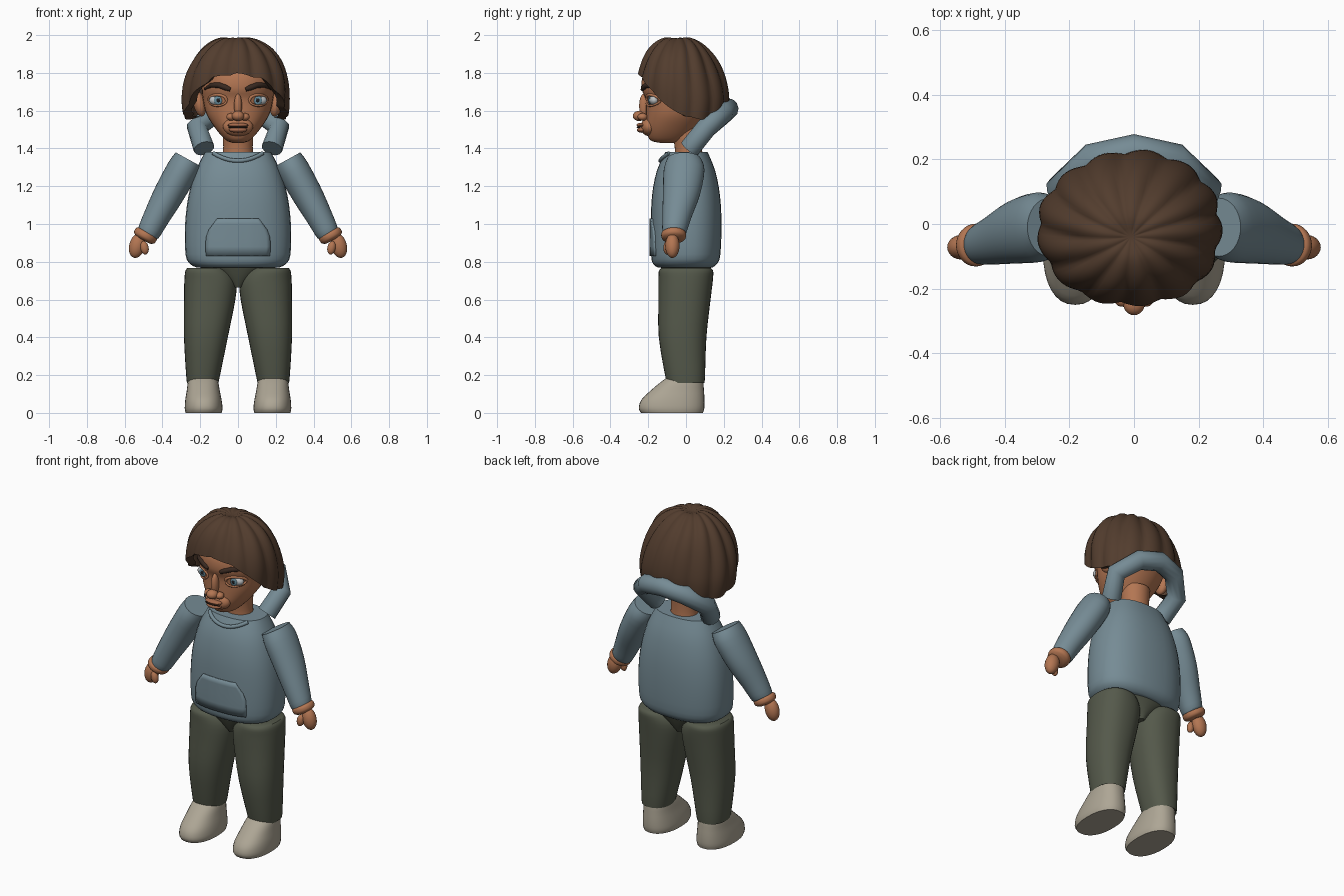
import bpy, bmesh, math
from mathutils import Vector, Matrix

old = bpy.data.objects.get("Cube")
if old:
    bpy.data.objects.remove(old, do_unlink=True)


def material(name, rgb):
    m = bpy.data.materials.new(name)
    m.use_nodes = True
    m.diffuse_color = (*rgb, 1)
    m.node_tree.nodes["Principled BSDF"].inputs["Base Color"].default_value = (*rgb, 1)
    return m


SKIN = material("skin", (.45, .18, .085))
LIP = material("lip", (.37, .14, .07))
HAIR = material("brown hair", (.085, .046, .027))
BROW = material("dark brow", (.04, .022, .015))
CLOTH = material("blue grey cloth", (.18, .26, .30))
TROUSER = material("olive cloth", (.09, .10, .07))
SHOE = material("beige shoe", (.42, .38, .30))
WHITE = material("eye white", (.50, .52, .53))
IRIS = material("iris blue", (.13, .26, .33))
PUPIL = material("pupil black", (.012, .012, .014))


def finish(bm, name, mat, angle=45):
    bmesh.ops.recalc_face_normals(bm, faces=bm.faces)
    me = bpy.data.meshes.new(name)
    bm.to_mesh(me)
    bm.free()
    ob = bpy.data.objects.new(name, me)
    bpy.context.collection.objects.link(ob)
    me.materials.append(mat)
    bpy.ops.object.select_all(action='DESELECT')
    ob.select_set(True)
    bpy.context.view_layer.objects.active = ob
    bpy.ops.object.shade_smooth_by_angle(angle=math.radians(angle))
    return ob


def bridge(bm, rings):
    n = len(rings[0])
    for a, b in zip(rings, rings[1:]):
        for i in range(n):
            j = (i + 1) % n
            bm.faces.new((a[i], a[j], b[j], b[i]))


def loft(name, rings, mat, power=2, tilt=0, steps=3, n=32):
    """Rings are (centre x, z, half width, front y, back y), joined smoothly."""
    pts = [Vector(r) for r in rings]
    ext = [pts[0]] + pts + [pts[-1]]
    path = []
    for a, b, c, d in zip(ext, ext[1:], ext[2:], ext[3:]):
        for k in range(steps):
            t = k / steps
            path.append(b + (c - a) * (t / 2) + (2 * a - 5 * b + 4 * c - d) * (t * t / 2)
                        + (3 * b - a - 3 * c + d) * (t ** 3 / 2))
    path.append(pts[-1])
    bm = bmesh.new()
    loops = []
    for x, z, w, yf, yb in path:
        loop = []
        for i in range(n):
            a = 2 * math.pi * i / n
            c, s = math.cos(a), math.sin(a)
            u = w * math.copysign(abs(c) ** (2 / power), c)
            v = math.copysign(abs(s) ** (2 / power), s)
            loop.append(bm.verts.new((x + u * math.cos(tilt), (yf + yb) / 2 + v * (yb - yf) / 2,
                                      z + u * math.sin(tilt))))
        loops.append(loop)
    bridge(bm, loops)
    bm.faces.new(loops[0])
    bm.faces.new(loops[-1])
    return finish(bm, name, mat)


def blob(name, centre, radii, mat, tilt=0):
    bm = bmesh.new()
    bmesh.ops.create_uvsphere(bm, u_segments=24, v_segments=14, radius=1)
    bm.transform(Matrix.Translation(centre) @ Matrix.Rotation(tilt, 4, 'Y') @ Matrix.Diagonal((*radii, 1)))
    return finish(bm, name, mat)


def tube(name, points, radius, mat, taper=None, resolution=4):
    cu = bpy.data.curves.new(name, 'CURVE')
    cu.dimensions = '3D'
    cu.bevel_depth, cu.bevel_resolution, cu.use_fill_caps = radius, resolution, True
    sp = cu.splines.new('POLY')
    sp.points.add(len(points) - 1)
    for i, p in enumerate(points):
        sp.points[i].co = (*p, 1)
        sp.points[i].radius = taper[i] if taper else 1
    sp.use_smooth = True
    cu.materials.append(mat)
    ob = bpy.data.objects.new(name, cu)
    bpy.context.collection.objects.link(ob)
    return ob


def front_of(ob, x, z):
    hit, loc, _, _ = ob.ray_cast(Vector((x, -2, z)), Vector((0, 1, 0)))
    return loc.y if hit else -.1


# Torso, neck and pelvis
torso = loft("sweater_body", [(0, .77, .22, -.15, .14), (0, .79, .255, -.175, .165), (0, .84, .278, -.185, .182),
                              (0, 1.0, .28, -.186, .188), (0, 1.15, .262, -.18, .18), (0, 1.28, .225, -.155, .155),
                              (0, 1.38, .175, -.11, .115)], CLOTH, power=2.4)
loft("neck", [(0, 1.34, .085, -.06, .09), (0, 1.41, .078, -.06, .085), (0, 1.52, .085, -.08, .09)], SKIN)
loft("pelvis", [(0, .665, .03, -.08, .08), (0, .72, .11, -.11, .11), (0, .775, .21, -.135, .135)], TROUSER)

# Head with a narrow jaw and full brow
head = loft("head", [(0, 1.43, .03, -.14, -.06), (0, 1.445, .065, -.19, 0), (0, 1.5, .115, -.212, .06),
                     (0, 1.58, .166, -.212, .12), (0, 1.66, .186, -.215, .16), (0, 1.72, .192, -.235, .165),
                     (0, 1.8, .185, -.222, .15), (0, 1.88, .13, -.15, .1), (0, 1.92, .03, -.05, .02)],
            SKIN, power=2.1, steps=4)
bpy.context.view_layer.update()

# Nose and mouth
blob("nose_tip", (0, -.248, 1.572), (.033, .034, .027), SKIN)
blob("nose_bridge", (0, -.222, 1.625), (.021, .026, .065), SKIN)
blob("muzzle", (0, -.195, 1.515), (.08, .044, .05), SKIN)
blob("upper_lip", (0, -.236, 1.524), (.055, .026, .012), LIP)
blob("lower_lip", (0, -.233, 1.498), (.048, .027, .015), LIP)
tube("mouth_line", [(x, -.258 + 5 * x * x, 1.512) for x in (-.05, -.025, 0, .025, .05)], .003, BROW)

# Paired parts
for s, side in ((1, "left"), (-1, "right")):
    blob(side + "_nostril", (s * .037, -.23, 1.567), (.025, .026, .02), SKIN)
    blob(side + "_ear", (s * .203, 0, 1.635), (.032, .045, .067), SKIN, s * .2)
    ey = front_of(head, s * .107, 1.655)
    blob(side + "_eye", (s * .108, ey + .016, 1.655), (.045, .028, .028), WHITE)
    blob(side + "_iris", (s * .105, ey - .009, 1.655), (.022, .006, .024), IRIS)
    blob(side + "_pupil", (s * .105, ey - .0135, 1.655), (.010, .004, .011), PUPIL)
    for lid, up, r in (("upper", 1, .008), ("lower", -1, .006)):
        arc = [math.pi * k / 10 for k in range(11)]
        tube(f"{side}_{lid}_lid", [(s * (.108 - .047 * math.cos(a)),
                                    front_of(head, s * (.108 - .047 * math.cos(a)), 1.655) - .009 * math.sin(a),
                                    1.655 + up * .029 * math.sin(a)) for a in arc], r, SKIN)
    brow = [(.04, 1.712), (.065, 1.722), (.10, 1.735), (.14, 1.735), (.175, 1.715)]
    tube(side + "_eyebrow", [(s * x, front_of(head, s * x, z), z) for x, z in brow], .015, BROW,
         (.7, 1, 1, .85, .4))

    # Sleeve, wrist band and hand
    lean = s * math.radians(29)
    loft(side + "_sleeve", [(s * .2625, 1.342, .077, -.10, .08), (s * .295, 1.285, .084, -.118, .098),
                            (s * .365, 1.16, .081, -.122, .075), (s * .43, 1.04, .070, -.125, .03),
                            (s * .472, .957, .061, -.125, .002), (s * .478, .947, .05, -.115, -.01)],
         CLOTH, tilt=lean)
    loft(side + "_wrist_band", [(s * .477, .957, .05, -.115, -.012), (s * .484, .949, .063, -.13, .0),
                                (s * .497, .927, .061, -.128, -.003), (s * .503, .915, .04, -.105, -.03)],
         SKIN, tilt=lean)
    blob(side + "_hand", (s * .534, -.072, .885), (.042, .038, .066), SKIN, -s * .25)
    blob(side + "_thumb", (s * .495, -.1, .874), (.022, .02, .036), SKIN, s * .2)

    # Trouser leg and shoe
    loft(side + "_trouser_leg", [(s * .185, .165, .082, -.10, .095), (s * .186, .18, .087, -.107, .1),
                                 (s * .17, .4, .116, -.144, .108), (s * .15, .6, .136, -.146, .13),
                                 (s * .146, .70, .138, -.146, .142), (s * .158, .75, .121, -.144, .144),
                                 (s * .162, .768, .105, -.13, .13)], TROUSER, power=2.3)
    loft(side + "_shoe", [(s * .182, 0, .095, -.238, .09), (s * .182, .025, .1, -.25, .097),
                          (s * .183, .07, .096, -.236, .098), (s * .184, .12, .087, -.185, .095),
                          (s * .185, .17, .079, -.125, .09), (s * .185, .2, .066, -.08, .075)],
         SHOE, power=2.3)

# Hood rolled behind the head
half = [(.18, .02, 1.40), (.217, .108, 1.51), (.125, .195, 1.585)]
tube("hood", half + [(0, .222, 1.61)] + [(-x, y, z) for x, y, z in reversed(half)], .056, CLOTH)

# Neckline trim and front pocket, following the sweater
bpy.context.view_layer.update()
trim = []
for k in range(13):
    x = .13 * (k - 6) / 6
    z = 1.335 + .04 * (x / .13) ** 2
    trim.append((x, front_of(torso, x, z) - .004, z))
tube("neckline_trim", trim, .011, CLOTH)

bm = bmesh.new()
rows = []
for z, w in ((.83, .17), (.88, .172), (.93, .17), (.97, .155), (1.0, .132), (1.03, .11)):
    cols = [w * (k - 8) / 8 for k in range(17)]
    rows.append([bm.verts.new((x, front_of(torso, x, z) - .008, z)) for x in cols])
for a, b in zip(rows, rows[1:]):
    for i in range(16):
        bm.faces.new((a[i], a[i + 1], b[i + 1], b[i]))
pocket = finish(bm, "front_pocket", CLOTH)
if pocket.data.polygons[0].normal.y > 0:
    pocket.data.flip_normals()
solid = pocket.modifiers.new("thickness", 'SOLIDIFY')
solid.thickness, solid.offset = .012, -1

# Hair: a lobed, swirling cap whose hem drops from the forehead to the nape
HEM = [(0, 1.80), (28, 1.775), (50, 1.70), (72, 1.61), (95, 1.565), (130, 1.55), (180, 1.585)]


def hem_height(deg):
    for (a, za), (b, zb) in zip(HEM, HEM[1:]):
        if deg <= b:
            return za + (zb - za) * (deg - a) / (b - a)
    return HEM[-1][1]


bm = bmesh.new()
loops = []
N, M = 104, 22
for r in range(1, M + 2):
    loop = []
    for i in range(N):
        th = 2 * math.pi * i / N
        deg = math.degrees(min(th, 2 * math.pi - th))
        phi = math.acos((hem_height(deg) - 1.66) / .335) * min(r, M) / M
        lobe = abs(math.sin(6.5 * th + .7 * phi)) - .6 + .25 * math.sin(3 * th + 4 * phi)
        rad = math.sin(phi) ** .88 * (1 + .06 * lobe * min(1, phi * 1.5))
        z = 1.66 + .335 * math.cos(phi) + .012 * lobe * math.sin(2 * phi) - .02 * math.exp(-(phi / .15) ** 2)
        if r > M:
            rad, z = rad * .84, z + .015
        depth = .25 if math.cos(th) > 0 else .235
        loop.append(bm.verts.new((.282 * rad * math.sin(th) - .01,
                                  -.01 - .03 * max(math.cos(phi), 0) - depth * rad * math.cos(th), z)))
    loops.append(loop)
bridge(bm, loops)
pole = bm.verts.new((-.01, -.04, 1.972))
for i in range(N):
    bm.faces.new((pole, loops[0][i], loops[0][(i + 1) % N]))
finish(bm, "hair", HAIR, 60)
